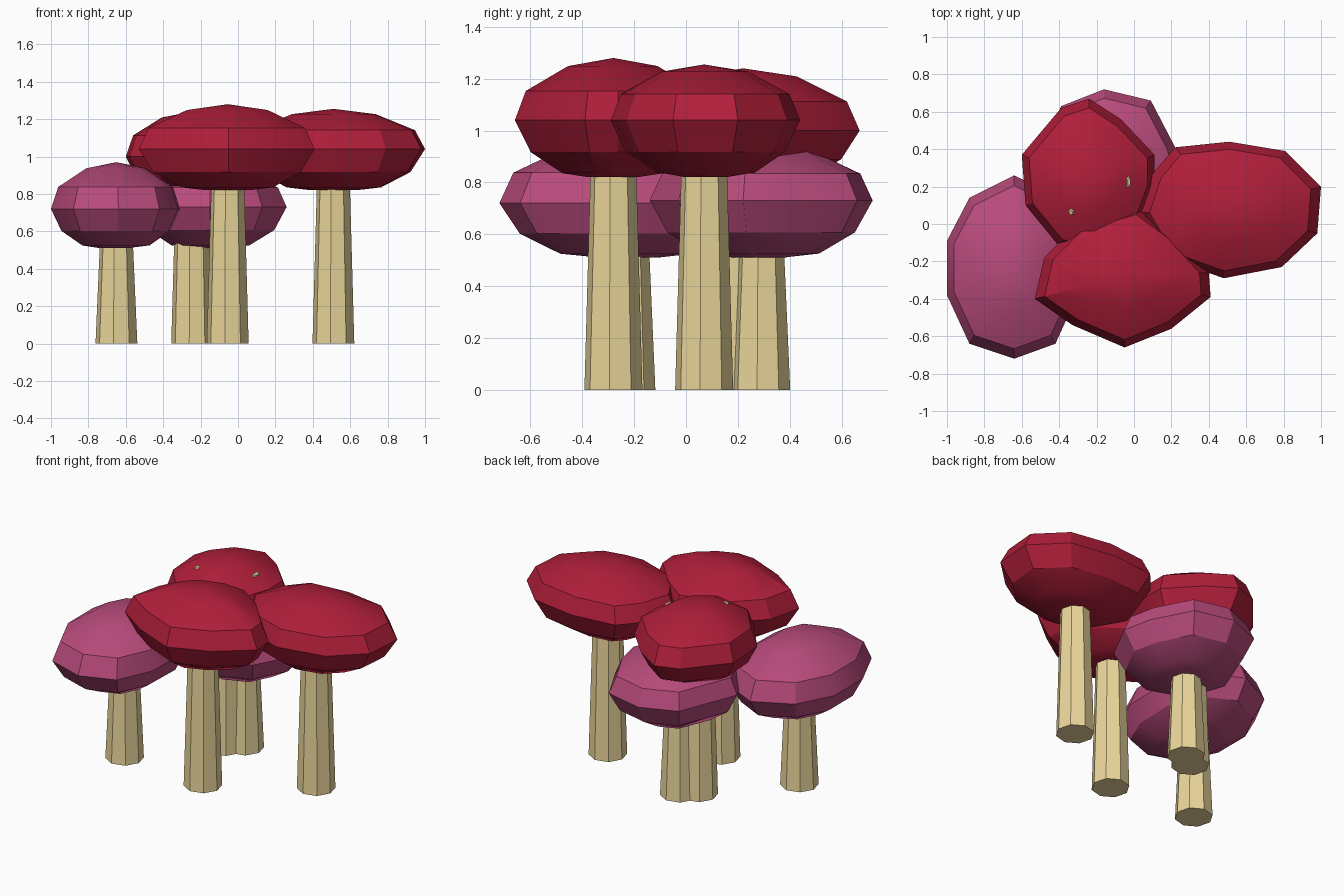
import bpy, bmesh, math
from mathutils import Vector

if "Cube" in bpy.data.objects:
    bpy.data.objects.remove(bpy.data.objects["Cube"])


def material(name, rgb):
    m = bpy.data.materials.new(name)
    m.diffuse_color = (*rgb, 1)
    m.use_nodes = True
    m.node_tree.nodes["Principled BSDF"].inputs["Base Color"].default_value = m.diffuse_color
    return m


RED = material("red_cap", (0.43, 0.013, 0.042))
PURPLE = material("purple_cap", (0.48, 0.07, 0.2))
CREAM = material("cream", (0.83, 0.68, 0.33))


def finish(name, bm, mat):
    me = bpy.data.meshes.new(name)
    bmesh.ops.recalc_face_normals(bm, faces=bm.faces)
    bm.to_mesh(me)
    bm.free()
    me.materials.append(mat)
    ob = bpy.data.objects.new(name, me)
    bpy.context.collection.objects.link(ob)
    return ob


# Tapered octagonal stem
def stem(name, x, y, height):
    bm = bmesh.new()
    bmesh.ops.create_cone(bm, cap_ends=True, segments=8, radius1=0.113,
                          radius2=0.089, depth=height)
    for v in bm.verts:
        v.co.rotate(Vector((1, 0, 0)).rotation_difference(
            Vector((math.cos(-0.14), math.sin(-0.14), 0))))
        v.co += Vector((x, y, height / 2))
    return finish(name, bm, CREAM)


# Faceted cap: rim outline shrunk along a domed profile, wrapped in a hull
PROFILE = [(0, 1), (0.46, 0.87), (0.89, 0.47), (1, 0), (0.84, -0.56), (0.52, -0.93), (0.25, -1)]


def cap(name, x, y, rim, bottom, mid, top, mat):
    bm = bmesh.new()
    for f, h in PROFILE:
        z = mid + h * (top - mid if h > 0 else mid - bottom)
        for px, py in (rim if f else rim[:1]):
            bm.verts.new((x + (px - x) * f, y + (py - y) * f, z))
    hull = bmesh.ops.convex_hull(bm, input=bm.verts)
    junk = [v for v in hull["geom_interior"] if isinstance(v, bmesh.types.BMVert)]
    bmesh.ops.delete(bm, geom=junk, context='VERTS')
    bmesh.ops.dissolve_limit(bm, angle_limit=math.radians(6), verts=bm.verts, edges=bm.edges)
    ob = finish(name, bm, mat)
    bpy.ops.object.select_all(action='DESELECT')
    ob.select_set(True)
    bpy.context.view_layer.objects.active = ob
    bpy.ops.object.shade_smooth_by_angle(angle=math.radians(28))
    return ob


# name: stem x, y, rim outline, cap bottom, rim and top heights, colour
MUSHROOMS = {
    "left_purple": (-0.65, -0.23, [
        (-0.64, 0.26), (-0.88, 0.14), (-1, -0.09), (-1, -0.38), (-0.88, -0.64), (-0.64, -0.72),
        (-0.42, -0.64), (-0.32, -0.42), (-0.31, -0.1), (-0.42, 0.15)], 0.51, 0.72, 0.97, PURPLE),
    "back_purple": (-0.155, 0.29, [
        (-0.16, 0.72), (0.09, 0.66), (0.22, 0.41), (0.26, 0.22), (0.13, -0.03), (-0.15, -0.14),
        (-0.4, -0.04), (-0.54, 0.25), (-0.39, 0.63)], 0.51, 0.73, 0.95, PURPLE),
    "front_red": (-0.055, -0.28, [
        (-0.53, -0.40), (-0.48, -0.18), (-0.3, 0.0), (0.02, 0.09), (0.21, -0.05), (0.4, -0.26),
        (0.41, -0.39), (0.20, -0.56), (-0.05, -0.66), (-0.33, -0.54)], 0.82, 1.04, 1.28, RED),
    "right_red": (0.51, 0.07, [
        (0.22, 0.41), (0.51, 0.44), (0.81, 0.39), (1, 0.2), (0.98, -0.05), (0.79, -0.23),
        (0.48, -0.29), (0.17, -0.18), (0.03, 0.06), (0.1, 0.27)], 0.82, 1.04, 1.255, RED),
    "back_red": (-0.245, 0.22, [
        (-0.24, 0.67), (-0.39, 0.62), (-0.6, 0.37), (-0.58, 0.1), (-0.4, -0.12), (-0.2, -0.18),
        (0.03, -0.02), (0.11, 0.2), (0.11, 0.37), (-0.07, 0.56)], 0.8, 1.0, 1.24, RED),
}
caps = {}
for key, (x, y, rim, lo, mid, hi, mat) in MUSHROOMS.items():
    stem(key + "_stem", x, y, lo + 0.03)
    caps[key] = cap(key + "_cap", x, y, rim, lo, mid, hi, mat)

# Two tiny pale flecks on the back cap
bpy.context.view_layer.update()
for i, (x, y, rx, ry) in enumerate([(-0.03, 0.225, 0.018, 0.04), (-0.335, 0.065, 0.022, 0.024)]):
    hit, loc, nor, _ = caps["back_red"].ray_cast(Vector((x, y, 3)), Vector((0, 0, -1)))
    bm = bmesh.new()
    bmesh.ops.create_cone(bm, cap_ends=True, segments=6, radius1=1, radius2=0.6, depth=1)
    turn = Vector((0, 0, 1)).rotation_difference(nor)
    for v in bm.verts:
        v.co = loc + turn @ Vector((v.co.x * rx, v.co.y * ry, v.co.z * 0.016))
    finish("fleck_%d" % (i + 1), bm, CREAM)
